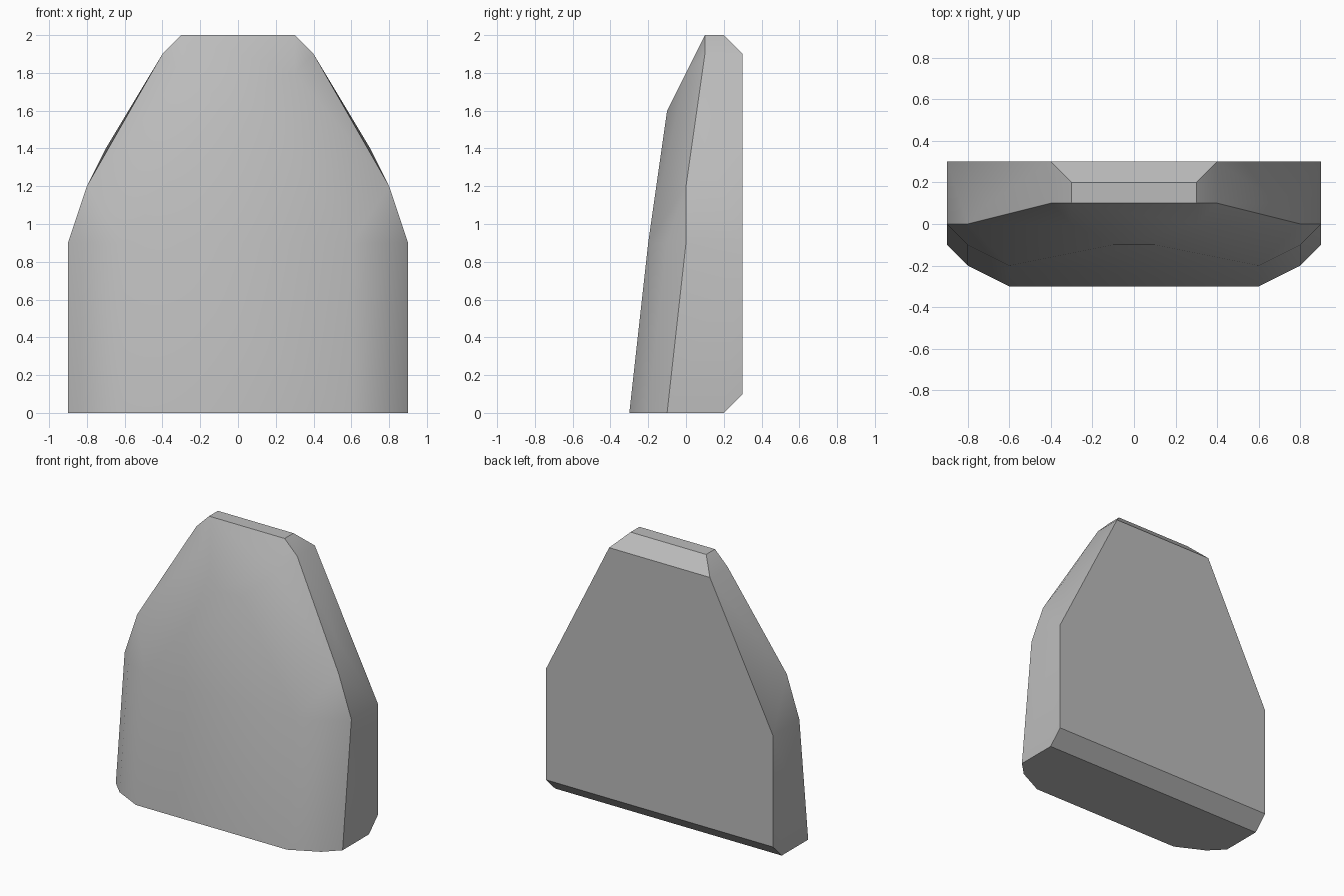
import bpy
import bmesh
import math

# Remove the default object
default = bpy.data.objects.get("Cube")
if default:
    bpy.data.objects.remove(default, do_unlink=True)


def make_material(name, colour):
    mat = bpy.data.materials.new(name)
    mat.use_nodes = True
    mat.diffuse_color = colour
    mat.node_tree.nodes["Principled BSDF"].inputs["Base Color"].default_value = colour
    return mat


# Corner points of one half, grouped by zone; the other half is mirrored
base_outline = [(.6, -.3, 0), (.8, -.2, 0), (.9, -.1, 0), (.9, .2, 0)]
waist = [(.6, -.2, .9), (.8, -.1, .9), (.9, 0, .9)]
shoulder = [(.8, 0, 1.2), (.7, .1, 1.4)]
brow = [(.1, -.1, 1.6), (.3, 0, 1.8), (.4, .1, 1.9)]
crown = [(.3, .1, 2), (.3, .2, 2)]
back_panel = [(.9, .3, .1), (.9, .3, .9), (.4, .3, 1.9)]


def hull_object(name, half_points, mat):
    """Wrap mirrored corner points in a clean convex shell."""
    bm = bmesh.new()
    for x, y, z in half_points:
        for side in (-1, 1):
            bm.verts.new((side * x, y, z))
    result = bmesh.ops.convex_hull(bm, input=bm.verts)
    loose = {g for g in result["geom_interior"] + result["geom_unused"]
             if isinstance(g, bmesh.types.BMVert)}
    bmesh.ops.delete(bm, geom=list(loose), context="VERTS")
    # Merge flat triangles into whole panels
    bmesh.ops.dissolve_limit(bm, angle_limit=math.radians(1),
                             verts=bm.verts, edges=bm.edges)
    bmesh.ops.recalc_face_normals(bm, faces=bm.faces)
    mesh = bpy.data.meshes.new(name)
    bm.to_mesh(mesh)
    bm.free()
    mesh.materials.append(mat)
    obj = bpy.data.objects.new(name, mesh)
    bpy.context.collection.objects.link(obj)
    return obj


# Faceted slab with a leaning front and a flat back
slab = hull_object("stone_slab",
                   base_outline + waist + shoulder + brow + crown + back_panel,
                   make_material("stone grey", (.5, .5, .5, 1)))

# Soft front facets, crisp rims
bpy.ops.object.select_all(action="DESELECT")
slab.select_set(True)
bpy.context.view_layer.objects.active = slab
bpy.ops.object.shade_smooth_by_angle(angle=math.radians(30))
